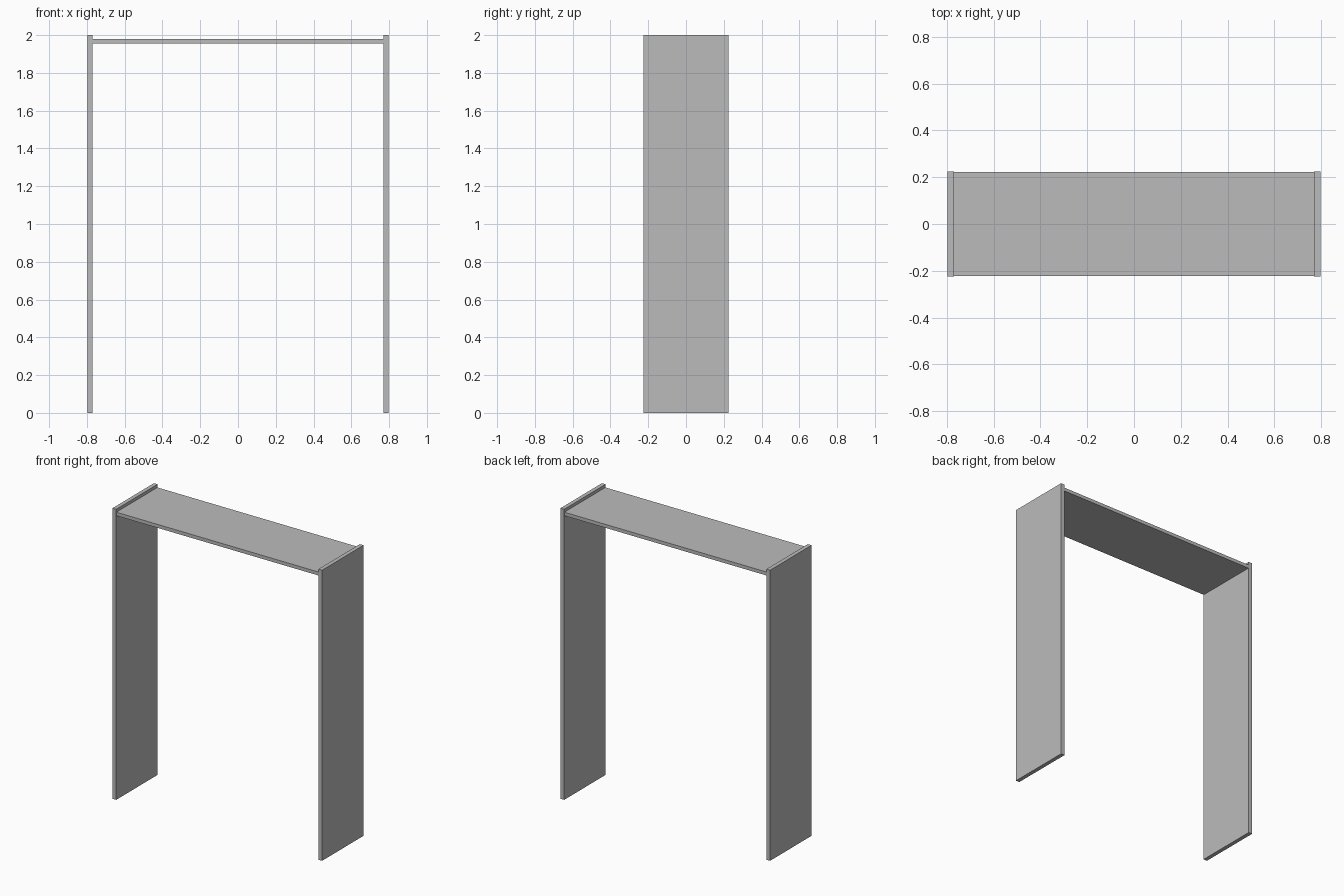
import bpy

# Remove the default cube
cube = bpy.data.objects.get("Cube")
if cube:
    bpy.data.objects.remove(cube, do_unlink=True)

HEIGHT = 2.0
HALF_WIDTH = 0.798
DEPTH = 0.45
PANEL = 0.028
BOARD = 0.024
BOARD_Z = 1.967

# Single plain grey finish
grey = bpy.data.materials.new("plain_grey")
grey.use_nodes = True
colour = (0.5, 0.5, 0.5, 1.0)
grey.diffuse_color = colour
grey.node_tree.nodes["Principled BSDF"].inputs["Base Color"].default_value = colour


def box(name, size, centre):
    bpy.ops.mesh.primitive_cube_add(size=1, location=centre)
    obj = bpy.context.object
    obj.name = name
    obj.scale = size
    bpy.ops.object.transform_apply(location=False, rotation=False, scale=True)
    obj.data.materials.append(grey)
    return obj


# Upright side panels
for side, sign in (("left", 1), ("right", -1)):
    box(side + "_side_panel", (PANEL, DEPTH, HEIGHT),
        (sign * (HALF_WIDTH - PANEL / 2), 0, HEIGHT / 2))

# Top board held between the panels, just below their upper ends
box("top_board", (2 * (HALF_WIDTH - PANEL), DEPTH - 0.004, BOARD), (0, 0, BOARD_Z))
